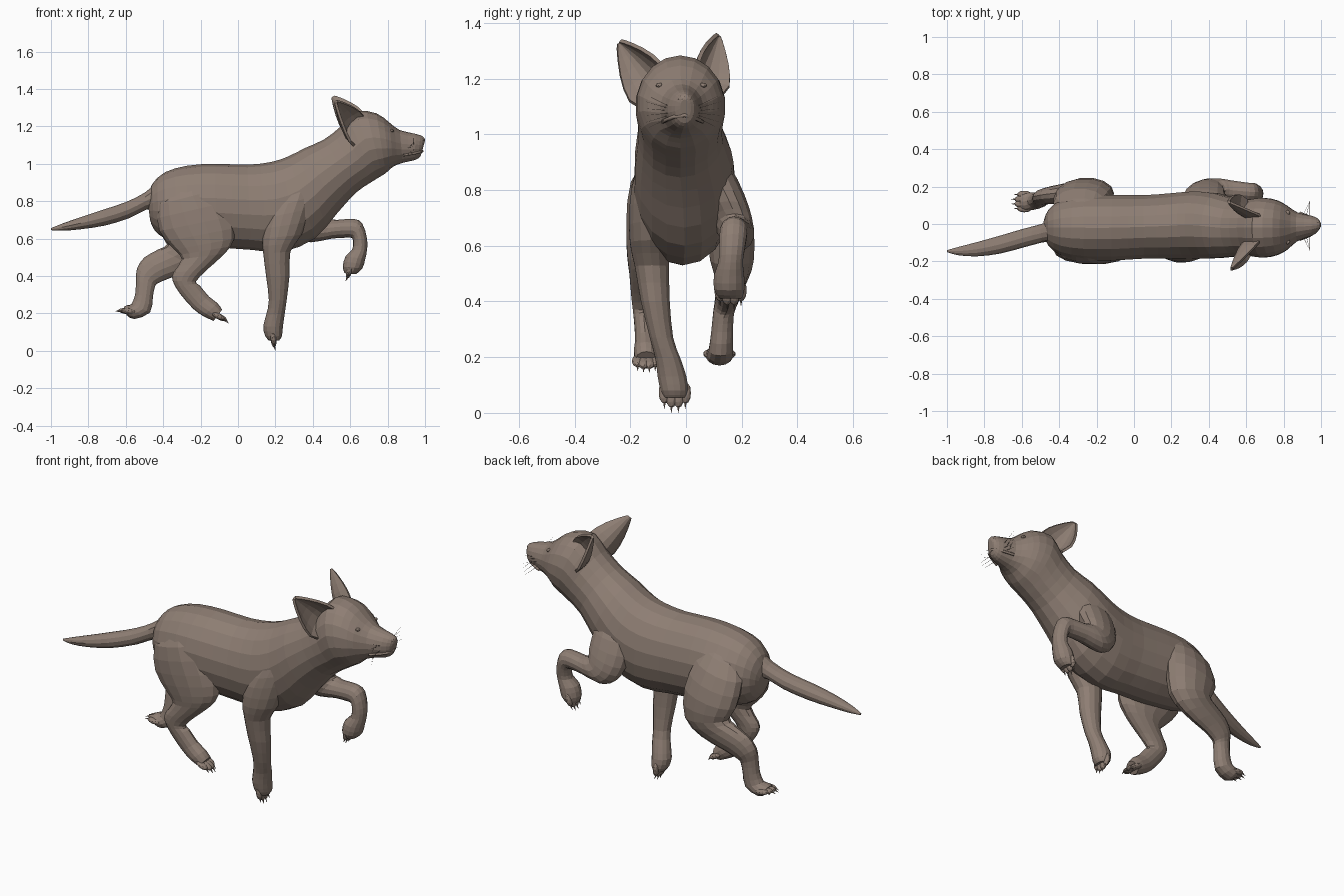
import bpy, bmesh, math
from mathutils import Vector, Matrix

fur = bpy.data.materials.new("grey_brown_fur")
fur.diffuse_color = (0.27, 0.208, 0.172, 1)


def finish(bm, name):
    bmesh.ops.recalc_face_normals(bm, faces=bm.faces)
    me = bpy.data.meshes.new(name)
    bm.to_mesh(me)
    bm.free()
    me.materials.append(fur)
    ob = bpy.data.objects.new(name, me)
    bpy.context.collection.objects.link(ob)
    return ob


def spline(a, b, c, d, t):
    return [0.5 * (2 * q + (r - p) * t + (2 * p - 5 * q + 4 * r - s) * t * t
                   + (3 * q - p - 3 * r + s) * t ** 3) for p, q, r, s in zip(a, b, c, d)]


# Lofted tube. Each ring: two profile points (x1, z1, x2, z2), centre y, half width
def tube(name, rings, n=14, steps=2):
    full = []
    for i in range(len(rings) - 1):
        a, d = rings[max(i - 1, 0)], rings[min(i + 2, len(rings) - 1)]
        full += [spline(a, rings[i], rings[i + 1], d, k / steps) for k in range(steps)]
    full.append(rings[-1])
    bm = bmesh.new()
    loops = []
    for x1, z1, x2, z2, y, w in full:
        c = Vector(((x1 + x2) / 2, y, (z1 + z2) / 2))
        u = Vector(((x2 - x1) / 2, 0, (z2 - z1) / 2))
        loops.append([bm.verts.new(c + u * math.cos(t) + Vector((0, w * math.sin(t), 0)))
                      for t in (2 * math.pi * k / n for k in range(n))])
    for p, q in zip(loops, loops[1:]):
        for k in range(n):
            bm.faces.new((p[k], p[(k + 1) % n], q[(k + 1) % n], q[k]))
    bm.faces.new(loops[0])
    bm.faces.new(loops[-1])
    return finish(bm, name)


# Four toes with claws spread across y
def toes(name, centre, direction, claw_dir, width):
    bm = bmesh.new()
    d, cd = Vector(direction).normalized(), Vector(claw_dir).normalized()
    for k in (-1.5, -0.5, 0.5, 1.5):
        c = Vector(centre) + Vector((0, k * width / 2, 0)) - d * (0.014 if abs(k) > 1 else 0)
        rot = d.to_track_quat('Z', 'Y').to_matrix().to_4x4()
        bmesh.ops.create_icosphere(bm, subdivisions=2, radius=1, matrix=Matrix.Translation(c)
                                   @ rot @ Matrix.Diagonal((0.021, 0.016, 0.04, 1)))
        crot = cd.to_track_quat('Z', 'Y').to_matrix().to_4x4()
        bmesh.ops.create_cone(bm, cap_ends=True, segments=6, radius1=0.007, radius2=0.0005, depth=0.034,
                              matrix=Matrix.Translation(c + d * 0.034 + cd * 0.008) @ crot)
    finish(bm, name)


# Torso, neck, head and muzzle in one loft
tube("body", [
    (-.485, .81, -.47, .70, -.02, .05), (-.46, .89, -.45, .65, -.02, .10),
    (-.39, .955, -.39, .60, -.02, .15), (-.27, .99, -.27, .575, -.02, .175),
    (-.12, 1.0, -.12, .555, -.02, .178), (.05, .995, .07, .54, -.015, .172),
    (.18, 1.01, .24, .53, -.01, .178), (.27, 1.04, .41, .60, -.005, .182),
    (.36, 1.085, .53, .735, -.01, .175), (.46, 1.13, .63, .845, -.02, .155),
    (.55, 1.20, .71, .90, -.02, .153), (.63, 1.28, .75, .925, -.02, .162),
    (.74, 1.27, .79, .95, -.02, .148), (.81, 1.22, .83, .985, -.02, .118),
    (.865, 1.18, .88, 1.005, -.015, .078), (.95, 1.16, .945, 1.02, -.01, .055),
    (.99, 1.145, .975, 1.04, -.005, .035), (1.0, 1.125, .985, 1.07, -.005, .015)], 18)

tube("tail", [
    (-.42, .91, -.43, .76, -.03, .06), (-.5, .845, -.49, .755, -.05, .05),
    (-.6, .795, -.58, .71, -.075, .05), (-.72, .755, -.71, .67, -.11, .048),
    (-.84, .715, -.84, .65, -.135, .038), (-.94, .68, -.94, .642, -.145, .022),
    (-1, .656, -1, .645, -.145, .005)], 12)

# Legs
tube("near_front_leg", [
    (.25, .96, .42, .98, -.08, .04), (.21, .82, .42, .89, -.105, .078),
    (.15, .71, .39, .76, -.125, .08),
    (.13, .60, .34, .62, -.13, .073), (.135, .52, .28, .53, -.122, .063),
    (.15, .40, .275, .40, -.11, .053), (.165, .27, .26, .27, -.088, .043),
    (.15, .19, .25, .20, -.065, .046), (.135, .13, .24, .13, -.05, .053),
    (.145, .08, .235, .08, -.042, .05), (.165, .055, .22, .055, -.04, .04)])
toes("near_front_toes", (.19, -.04, .058), (.1, 0, -1), (.3, 0, -1), .05)

tube("far_front_leg", [
    (.30, .95, .48, .97, .06, .05), (.26, .82, .49, .85, .112, .075),
    (.27, .69, .49, .76, .155, .075),
    (.32, .61, .48, .715, .175, .068), (.39, .58, .50, .705, .185, .06),
    (.50, .60, .53, .70, .18, .055), (.59, .605, .62, .705, .172, .05),
    (.612, .60, .665, .68, .17, .05), (.615, .575, .69, .60, .165, .047),
    (.61, .54, .69, .54, .16, .045), (.575, .505, .68, .49, .155, .055),
    (.56, .45, .665, .44, .155, .056), (.57, .415, .63, .41, .16, .042)])
toes("far_front_toes", (.595, .16, .425), (-.3, 0, -1), (-.5, 0, -1), .05)

tube("near_hind_leg", [
    (-.37, .90, -.2, .95, -.08, .05), (-.43, .78, -.12, .86, -.125, .075),
    (-.42, .64, -.03, .72, -.138, .078), (-.34, .54, -.02, .60, -.145, .068),
    (-.30, .49, -.07, .52, -.15, .055), (-.345, .42, -.17, .43, -.155, .043),
    (-.35, .375, -.225, .37, -.155, .037), (-.31, .305, -.205, .35, -.152, .035),
    (-.24, .225, -.155, .29, -.147, .036), (-.185, .185, -.11, .255, -.145, .043),
    (-.13, .16, -.085, .22, -.142, .04)])
toes("near_hind_toes", (-.095, -.142, .18), (1, 0, -.5), (.6, 0, -.8), .042)

tube("far_hind_leg", [
    (-.37, .90, -.2, .95, .045, .05), (-.43, .78, -.15, .85, .11, .08),
    (-.42, .64, -.11, .70, .155, .088), (-.38, .57, -.12, .53, .165, .08),
    (-.42, .545, -.22, .44, .165, .06), (-.50, .50, -.36, .39, .155, .048),
    (-.54, .44, -.43, .36, .145, .042), (-.545, .38, -.445, .34, .135, .038),
    (-.55, .30, -.455, .29, .13, .04), (-.57, .25, -.47, .205, .125, .044),
    (-.59, .245, -.555, .17, .12, .05), (-.61, .235, -.595, .19, .12, .04)])
toes("far_hind_toes", (-.6, .12, .213), (-1, 0, .1), (-1, 0, -.3), .05)


# Cupped, pointed ears: a grid curled towards its opening
def ear(name, base, tip, opening, width):
    b, t = Vector(base), Vector(tip)
    axis, nrm = (t - b).normalized(), Vector(opening).normalized()
    side = axis.cross(nrm)
    bm = bmesh.new()
    rows = []
    for f, w in ((-.3, .8), (0, 1), (.25, .9), (.5, .7), (.75, .43), (.93, .2), (1, .08)):
        rows.append([bm.verts.new(b + (t - b) * f + side * width * w * v
                                  + nrm * 0.07 * w * (v * v - 0.6)) for v in (-1, -.7, -.35, 0, .35, .7, 1)])
    for p, q in zip(rows, rows[1:]):
        for k in range(6):
            bm.faces.new((p[k], p[k + 1], q[k + 1], q[k]))
    m = finish(bm, name).modifiers.new("thickness", 'SOLIDIFY')
    m.thickness, m.offset = 0.014, 0


ear("near_ear", (.615, -.13, 1.185), (.525, -.24, 1.33), (.8, -.6, .05), .095)
ear("far_ear", (.605, .08, 1.215), (.51, .118, 1.355), (.6, .8, .25), .09)


# Face details
def blob(name, loc, scale):
    bm = bmesh.new()
    bmesh.ops.create_icosphere(bm, subdivisions=2, radius=1,
                               matrix=Matrix.Translation(loc) @ Matrix.Diagonal((*scale, 1)))
    finish(bm, name)


blob("nose", (.98, -.005, 1.127), (.02, .028, .02))
# Lip ridge wrapped around the muzzle
curve = bpy.data.curves.new("lips", 'CURVE')
curve.dimensions, curve.bevel_depth, curve.bevel_resolution = '3D', .007, 1
half = [(.885, .072, 1.045), (.94, .05, 1.055), (.97, .032, 1.062)]
path = [(x, -y - .012, z) for x, y, z in half] + [(.986, -.005, 1.068)] \
    + [(x, y - .012, z) for x, y, z in reversed(half)]
sp = curve.splines.new('POLY')
sp.points.add(len(path) - 1)
for pt, co in zip(sp.points, path):
    pt.co = (*co, 1)
curve.materials.append(fur)
bpy.context.collection.objects.link(bpy.data.objects.new("lips", curve))

for s, label in ((-1, "near"), (1, "far")):
    blob(label + "_eye", (.822, -.017 + s * .078, 1.176), (.012, .014, .009))
    # Whiskers
    bm = bmesh.new()
    for k in range(6):
        d = Vector((.5 - .25 * (k % 3), s, -.5 + .2 * k)).normalized()
        root = Vector((.9 + .02 * (k % 3), -.01 + s * .05, 1.06 + .008 * k))
        bmesh.ops.create_cone(bm, segments=3, radius1=.0015, radius2=.0003, depth=.09,
                              matrix=Matrix.Translation(root + d * .045)
                              @ d.to_track_quat('Z', 'Y').to_matrix().to_4x4())
    finish(bm, label + "_whiskers")
